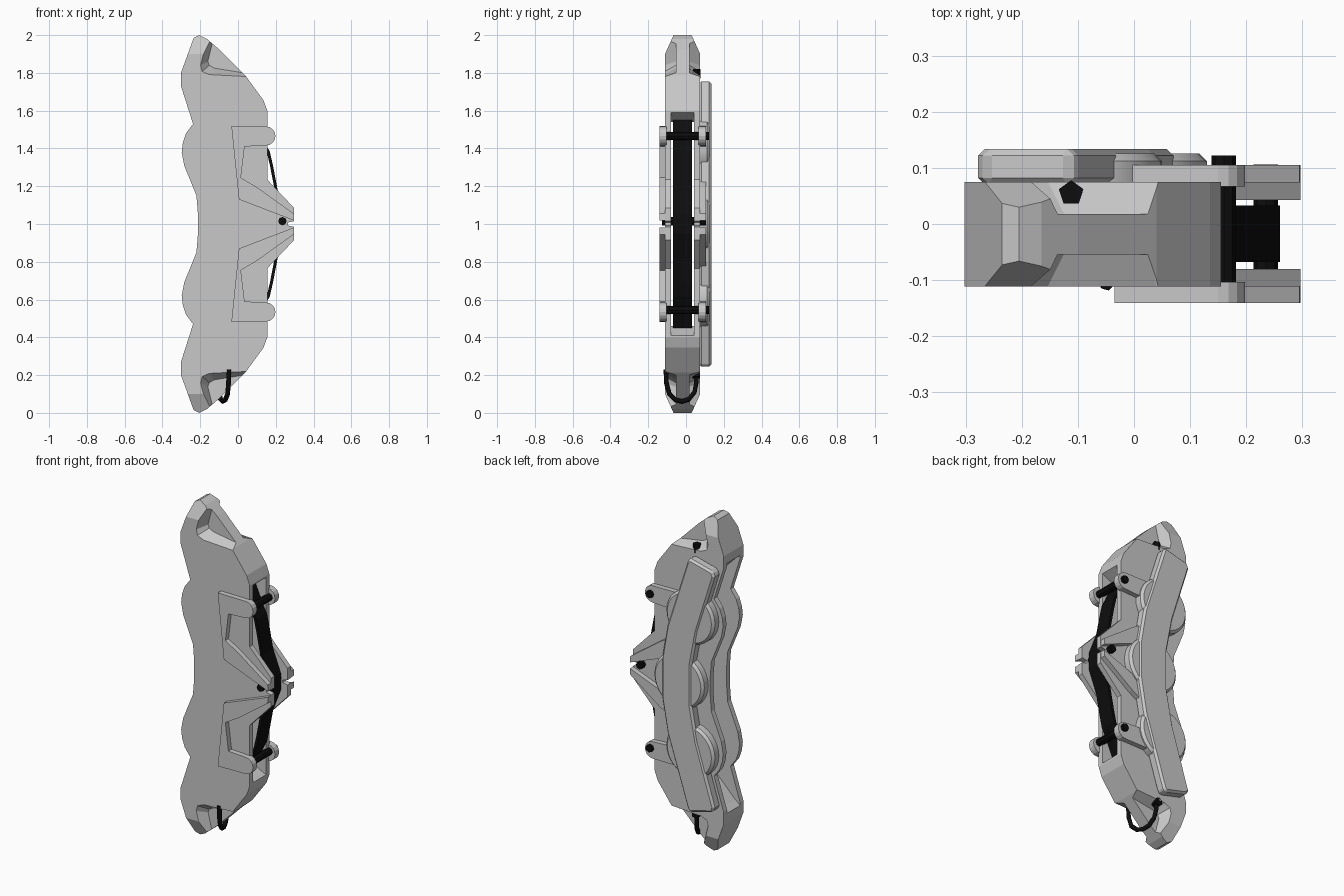
import bpy, bmesh, math
from mathutils import Vector

if "Cube" in bpy.data.objects:
    bpy.data.objects.remove(bpy.data.objects["Cube"])

YC = -0.018  # middle plane between the two caliper halves


def material(name, c):
    m = bpy.data.materials.new(name)
    m.diffuse_color = (c, c, c, 1)
    m.use_nodes = True
    m.node_tree.nodes["Principled BSDF"].inputs["Base Color"].default_value = m.diffuse_color
    return m


GREY = material("light_grey", 0.58)
BLACK = material("black", 0.004)


def finish(bm, name, mat):
    bmesh.ops.recalc_face_normals(bm, faces=bm.faces)
    me = bpy.data.meshes.new(name)
    bm.to_mesh(me)
    bm.free()
    ob = bpy.data.objects.new(name, me)
    bpy.context.collection.objects.link(ob)
    me.materials.append(mat)
    return ob


def prism(name, pts, y0, y1, mat=GREY, inner=None, clips=()):
    """Extrude an (x, z) outline from y0 to y1; inner = a different end outline."""
    bm = bmesh.new()
    a = [bm.verts.new((x, y0, z)) for x, z in pts]
    b = [bm.verts.new((x, y1, z)) for x, z in (inner or pts)]
    bm.faces.new(a)
    bm.faces.new(b[::-1])
    n = len(a)
    for i in range(n):
        bm.faces.new((a[i], a[(i + 1) % n], b[(i + 1) % n], b[i]))
    bmesh.ops.recalc_face_normals(bm, faces=bm.faces)
    for co, no in clips:
        r = bmesh.ops.bisect_plane(bm, geom=bm.verts[:] + bm.edges[:] + bm.faces[:],
                                   plane_co=co, plane_no=no, clear_outer=True)
        cut = [e for e in r["geom_cut"] if isinstance(e, bmesh.types.BMEdge)]
        bmesh.ops.holes_fill(bm, edges=cut)
    return finish(bm, name, mat)


def flip(pts):
    """Mirror an outline about z = 1."""
    return [(x, 2 - z) for x, z in pts]


def select(ob):
    bpy.ops.object.select_all(action='DESELECT')
    bpy.context.view_layer.objects.active = ob
    ob.select_set(True)


def smooth(ob, angle=30):
    select(ob)
    bpy.ops.object.shade_smooth_by_angle(angle=math.radians(angle))


def bevel(ob, width):
    m = ob.modifiers.new("bevel", 'BEVEL')
    m.width = width
    m.segments = 1
    m.limit_method = 'ANGLE'
    m.angle_limit = math.radians(50)


def cut(ob, cutter):
    m = ob.modifiers.new("cut", 'BOOLEAN')
    m.operation = 'DIFFERENCE'
    m.solver = 'EXACT'
    m.object = cutter
    select(ob)
    bpy.ops.object.modifier_apply(modifier=m.name)
    bpy.data.objects.remove(cutter)


def rod(name, x, z, r, y0, y1, mat=BLACK, sides=8, r2=None):
    bm = bmesh.new()
    bmesh.ops.create_cone(bm, cap_ends=True, segments=sides, radius1=r,
                          radius2=r if r2 is None else r2, depth=y1 - y0)
    for v in bm.verts:
        v.co = Vector((x + v.co.x, (y0 + y1) / 2 + v.co.z, z + v.co.y))
    return finish(bm, name, mat)


# Caliper body: upper half outline, mirrored about z = 1
half = [(-0.212, 1.05), (-0.22, 1.15), (-0.285, 1.31), (-0.298, 1.38), (-0.292, 1.43),
        (-0.275, 1.48), (-0.238, 1.53), (-0.302, 1.73), (-0.302, 1.8), (-0.235, 1.985),
        (-0.205, 2.0), (-0.165, 1.98), (-0.1, 1.925), (0.04, 1.785), (0.135, 1.655),
        (0.155, 1.6), (0.155, 1.235), (0.297, 1.085), (0.297, 1.015), (0.265, 1.008)]
outline = half + flip(half)[::-1]
clips = []
for s in (1, -1):          # tip chamfers towards front and back
    for t in (1, -1):
        clips.append(((0, YC + s * 0.048, 1 + t), Vector((0, s * 0.1, t * 0.045)).normalized()))
body = prism("caliper_body", outline, -0.111, 0.075, clips=clips)

# Disc and pad slot through the middle
slot = [(-0.4, 1.83), (-0.27, 1.72), (-0.15, 1.6), (-0.02, 1.54), (0.06, 1.54), (0.156, 1.59), (0.5, 1.59)]
cut(body, prism("slot_cutter", slot + flip(slot)[::-1], -0.08, 0.043))

# Scooped pockets at both ends, front and back
outer = [(-0.16, 2.0), (-0.2, 1.84), (-0.192, 1.806), (-0.155, 1.79), (0.04, 1.78), (0.25, 1.78), (0.2, 2.1)]
inner = [(-0.125, 2.0), (-0.16, 1.86), (-0.152, 1.84), (-0.125, 1.825), (0.03, 1.8), (0.25, 1.8), (0.2, 2.1)]
for s in (1, -1):
    for f in (lambda p: p, flip):
        cut(body, prism("pocket_cutter", f(outer), YC + s * 0.096, YC + s * 0.036, inner=f(inner)))

# Bracing arms with rounded pin lugs, on both faces
lug = [(0.15 + 0.048 * math.cos(a), 1.466 + 0.05 * math.sin(a))
       for a in [math.pi / 2 - math.pi * i / 8 for i in range(9)]]
arm = [(-0.035, 1.518)] + lug + [(0.035, 1.41), (0.015, 1.245), (0.1, 1.195), (0.295, 1.055),
                                 (0.297, 1.018), (0.005, 1.13)]
for side, s in (("front", -1), ("back", 1)):
    for level, f in (("upper", lambda p: p), ("lower", flip)):
        prism(f"{side}_{level}_arm", f(arm), YC + s * 0.09, YC + s * 0.123)
        # inner part of the lug, overhanging the slot edge
        prism(f"{side}_{level}_lug", f(lug), YC + s * 0.085, YC + s * 0.12)

# Piston housings on the back
for i, (x, z, r) in enumerate([(-0.11, 1.4, 0.16), (-0.035, 1.0, 0.165), (-0.11, 0.6, 0.16)]):
    smooth(rod(f"piston_housing_{i}", x, z, r, 0.07, 0.112, GREY, 32))
    smooth(rod(f"piston_cap_{i}", x, z, r, 0.112, 0.126, GREY, 32, r - 0.014))

# Bent cover plate across the housings
edge_r = [(0.07, 1.12), (0.035, 1.32), (-0.1, 1.74), (-0.115, 1.758)]
edge_l = [(-0.265, 1.72), (-0.278, 1.69), (-0.165, 1.33), (-0.125, 1.12)]
side = edge_r + edge_l
cover = prism("cover_plate", side + flip(side)[::-1], 0.07, 0.134)
bevel(cover, 0.012)

# Pad spring: bent strip standing out of the slot
path = [(0.09, 1.55), (0.15, 1.415), (0.168, 1.385), (0.185, 1.31), (0.21, 1.18), (0.26, 1.05)]
path += flip(path)[::-1]
strip = path + [(x - 0.016, z) for x, z in path[::-1]]
prism("pad_spring", strip, -0.068, 0.033, BLACK)

# Retaining pins
for name, x, z, y0, y1 in (("upper_pin", 0.16, 1.466, -0.112, 0.122),
                           ("lower_pin", 0.16, 0.545, -0.112, 0.122),
                           ("middle_pin", 0.235, 1.015, -0.128, 0.106)):
    rod(name, x, z, 0.022, y0, y1)

# Bleed bolt on the upper shoulder
bm = bmesh.new()
bmesh.ops.create_cone(bm, cap_ends=True, segments=5, radius1=0.023, radius2=0.023, depth=0.05)
bmesh.ops.translate(bm, verts=bm.verts, vec=(-0.112, 0.055, 1.795))
finish(bm, "bleed_bolt", BLACK)

# Crossover pipe looping under the lower end
cu = bpy.data.curves.new("crossover_pipe", 'CURVE')
cu.dimensions = '3D'
cu.bevel_depth = 0.013
cu.bevel_resolution = 1
sp = cu.splines.new('POLY')
pts = [(-0.048, -0.106, 0.23), (-0.05, -0.104, 0.16), (-0.055, -0.088, 0.1), (-0.068, -0.055, 0.068),
       (-0.08, -0.02, 0.06), (-0.092, 0.015, 0.072), (-0.103, 0.045, 0.11), (-0.11, 0.055, 0.16), (-0.112, 0.055, 0.215)]
sp.points.add(len(pts) - 1)
for p, c in zip(sp.points, pts):
    p.co = (*c, 1)
cu.use_fill_caps = True
cu.materials.append(BLACK)
bpy.context.collection.objects.link(bpy.data.objects.new("crossover_pipe", cu))
rod("pipe_nut", -0.112, 0.205, 0.024, 0.035, 0.075, BLACK, 6)
